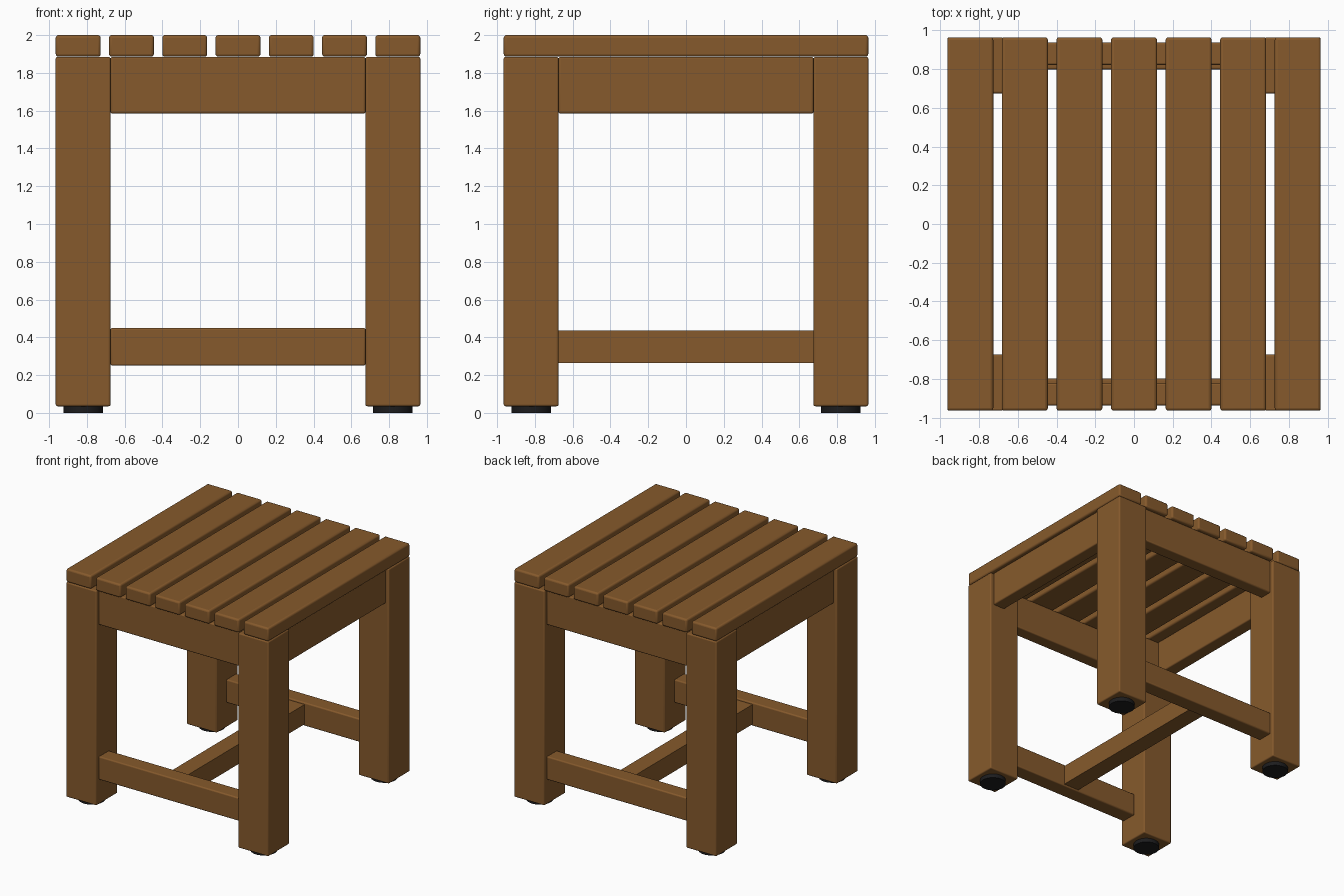
import bpy

cube = bpy.data.objects.get("Cube")
if cube:
    bpy.data.objects.remove(cube, do_unlink=True)


def make_material(name, colour):
    mat = bpy.data.materials.new(name)
    mat.use_nodes = True
    mat.diffuse_color = colour
    mat.node_tree.nodes["Principled BSDF"].inputs["Base Color"].default_value = colour
    return mat


wood = make_material("brown wood", (0.24, 0.102, 0.025, 1))
rubber = make_material("black rubber", (0.012, 0.012, 0.013, 1))


def finish(obj, name, mat, bevel):
    obj.name = name
    obj.data.materials.append(mat)
    if bevel:
        mod = obj.modifiers.new("Rounded edges", "BEVEL")
        mod.width = bevel
        mod.segments = 3
    bpy.ops.object.shade_smooth_by_angle()


def board(name, centre, size, bevel=0.01):
    """A wooden board with softened edges."""
    bpy.ops.mesh.primitive_cube_add(size=1, location=centre)
    obj = bpy.context.object
    obj.scale = size
    bpy.ops.object.transform_apply(location=False, rotation=False, scale=True)
    finish(obj, name, wood, bevel)


LEG = 0.82       # leg centre offset
SPAN = 1.35      # clear distance between legs
SEAT = 1.885     # underside of the slats

# Seat slats
for i in range(7):
    board(f"seat_slat_{i + 1}", ((i - 3) * 0.282, 0, 1.943), (0.238, 1.93, 0.115), 0.015)

# Legs with round rubber feet
for side, x in (("right", -LEG), ("left", LEG)):
    for end, y in (("front", -LEG), ("back", LEG)):
        board(f"{end}_{side}_leg", (x, y, 0.96), (0.29, 0.29, 1.85))
        bpy.ops.mesh.primitive_cylinder_add(vertices=32, radius=0.105, depth=0.04,
                                            location=(x, y, 0.02))
        finish(bpy.context.object, f"{end}_{side}_foot", rubber, 0)

# Aprons under the seat and low rails between the legs
for s, y_name, x_name in ((-1, "front", "right"), (1, "back", "left")):
    board(f"{y_name}_apron", (0, s * 0.88, SEAT - 0.15), (SPAN, 0.115, 0.3))
    board(f"{x_name}_apron", (s * 0.88, 0, SEAT - 0.15), (0.115, SPAN, 0.3))
    board(f"{y_name}_low_rail", (0, s * 0.868, 0.35), (SPAN, 0.138, 0.2))

# Middle stretcher joining the low rails
board("middle_stretcher", (0, 0, 0.35), (0.15, 1.6, 0.17), 0)
